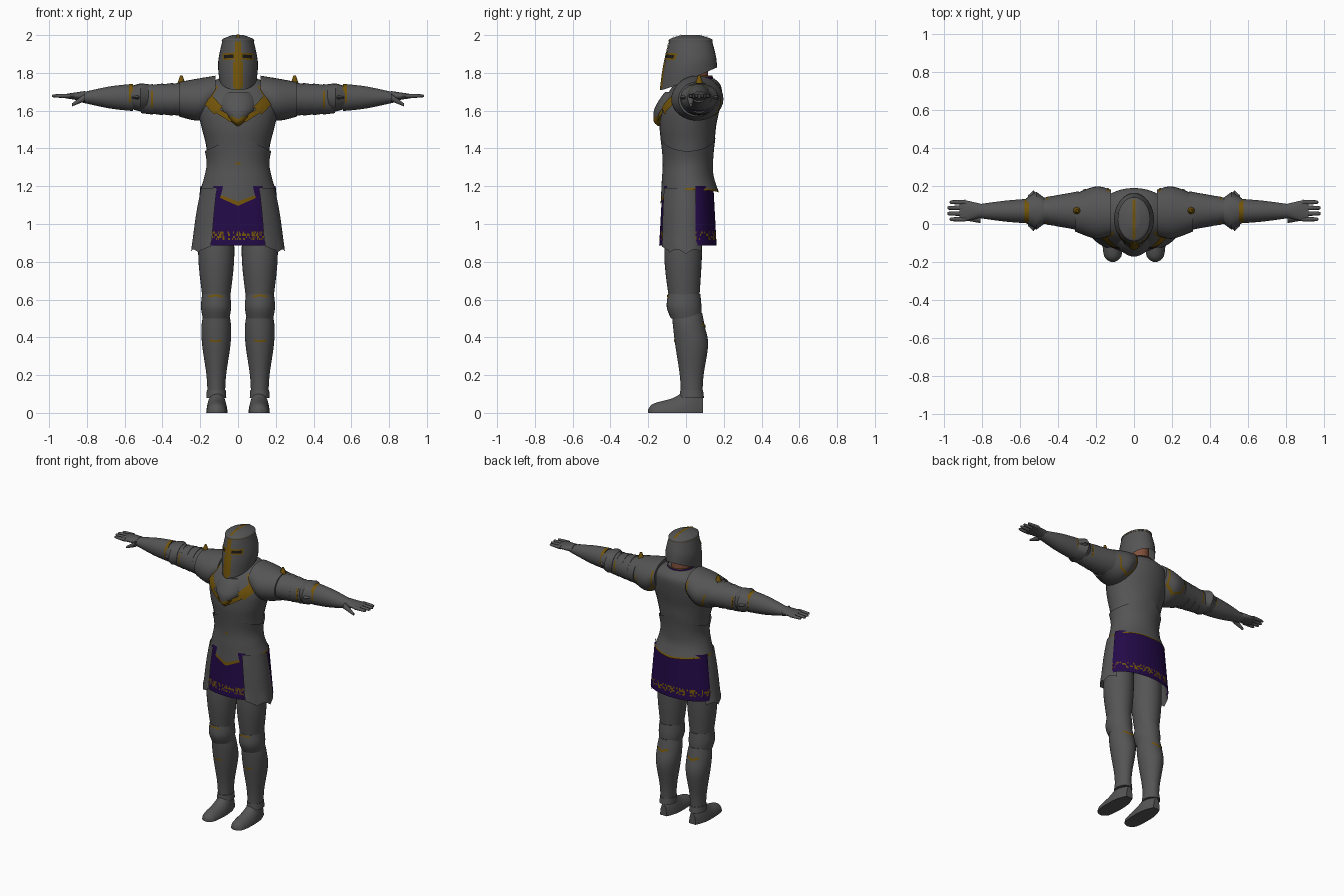
import bpy, bmesh, math, random
from mathutils import Vector
from mathutils.bvhtree import BVHTree

random.seed(4)
cube = bpy.data.objects.get("Cube")
if cube:
    bpy.data.objects.remove(cube)


def material(name, red, green, blue):
    mat = bpy.data.materials.new(name)
    mat.use_nodes = True
    mat.diffuse_color = (red, green, blue, 1)
    mat.node_tree.nodes["Principled BSDF"].inputs["Base Color"].default_value = mat.diffuse_color
    return mat


STEEL = material("steel grey", .09, .09, .09)
GOLD = material("old gold", .17, .09, .003)
PURPLE = material("royal purple", .017, .003, .065)
DARK = material("slit black", .01, .01, .01)
SKIN = material("skin", .22, .08, .045)


def finish(name, bm, mats, mirror):
    bmesh.ops.recalc_face_normals(bm, faces=bm.faces[:])
    mesh = bpy.data.meshes.new(name)
    bm.to_mesh(mesh)
    bm.free()
    for mat in mats:
        mesh.materials.append(mat)
    for polygon in mesh.polygons:
        polygon.use_smooth = True
    mesh.set_sharp_from_angle(angle=math.radians(40))
    ob = bpy.data.objects.new(name, mesh)
    bpy.context.scene.collection.objects.link(ob)
    if mirror:
        ob.modifiers.new("Mirror", 'MIRROR')
    return ob


def smooth_rings(rings, steps):
    """Spline through the rings."""
    fine = []
    for i in range(len(rings) - 1):
        before, start = Vector(rings[max(i - 1, 0)]), Vector(rings[i])
        end, after = Vector(rings[i + 1]), Vector(rings[min(i + 2, len(rings) - 1)])
        for step in range(steps):
            t = step / steps
            fine.append(start + t / 2 * (end - before)
                        + t * t / 2 * (2 * before - 5 * start + 4 * end - after)
                        + t ** 3 / 2 * (3 * start - before - 3 * end + after))
    return fine + [Vector(rings[-1])]


def loft(name, axis, center, rings, mats=(STEEL,), sides=32, steps=5, arc=None, caps=True,
         paint=None, warp=None, mirror=False):
    """Elliptical skin; a ring is (position, half width, half depth, optional depth shift)."""
    bm = bmesh.new()
    along = 'xyz'.index(axis)
    wide, deep = [i for i in range(3) if i != along]
    first, last = arc or (0, 360)
    count = sides + 1 if arc else sides
    fine = smooth_rings([(*ring, 0)[:4] for ring in rings], steps)
    rows = []
    for position, width, depth, shift in fine:
        row = []
        for i in range(count):
            angle = math.radians(first + (last - first) * i / sides)
            p = Vector()
            p[along] = position
            p[wide] = center[0] + width * math.cos(angle)
            p[deep] = center[1] + shift + depth * math.sin(angle)
            if warp:
                warp(p)
            row.append(bm.verts.new(p))
        rows.append(row)
    for r, (low, high) in enumerate(zip(rows, rows[1:])):
        for i in range(sides):
            j = (i + 1) % count
            face = bm.faces.new((low[i], low[j], high[j], high[i]))
            if paint:
                middle = (fine[r][0] + fine[r + 1][0]) / 2
                face.material_index = int(paint(middle, face.calc_center_median()))
    if caps and not arc:
        bm.faces.new(rows[0])
        bm.faces.new(rows[-1])
    return finish(name, bm, mats, mirror)


def ribbon(name, path, half_width, target, mat=GOLD, ray=(0, 1, 0), mirror=False, lift=.004):
    """Thin painted strip cast along a ray onto a target."""
    bpy.context.view_layer.update()
    tree = BVHTree.FromObject(target, bpy.context.evaluated_depsgraph_get())
    bm = bmesh.new()
    aim = Vector(ray)
    corners = [Vector(p) for p in path]
    points = [a.lerp(b, t / 12) for a, b in zip(corners, corners[1:]) for t in range(12)]
    points.append(corners[-1])
    rows = []
    for i, point in enumerate(points):
        run = (points[min(i + 1, len(points) - 1)] - points[max(i - 1, 0)]).normalized()
        row = []
        for s in (-1, -.5, 0, .5, 1):
            u, v = point + Vector((-run.y, run.x)) * half_width * s
            spot = Vector((u, v, 0)) if aim.z else Vector((u, 0, v))
            hit = tree.ray_cast(spot - aim * 3, aim)[0]
            row.append(bm.verts.new(hit - aim * lift) if hit else None)
        rows.append(row)
    for low, high in zip(rows, rows[1:]):
        for i in range(4):
            quad = (low[i], low[i + 1], high[i + 1], high[i])
            if all(quad):
                bm.faces.new(quad)
    return finish(name, bm, (mat,), mirror)


# Helmet: slanted lower rim, domed cap, gold cross and eye slits
def helmet_rim(p):
    low = max(0, min(1, (1.97 - p.z) / .2))
    p.z += low * (.43 * p.y - .012)
    if p.y < 0:
        p.y -= low * .02 * max(0, 1 - abs(p.x) / .08)


helmet = loft("helmet", 'z', (0, .025), [(1.77, .1, .14), (1.86, .105, .133), (1.97, .083, .113)],
              warp=helmet_rim, caps=False)
cap = loft("helmet_cap", 'z', (0, .025), [(1.965, .086, .116), (1.98, .08, .11), (2, .03, .05)],
           (STEEL, GOLD), paint=lambda t, p: t < 1.968)
ribbon("crown_stripe", [(0, 1.965), (0, 1.86)], .015, helmet)
ribbon("nose_stripe", [(0, 1.86), (0, 1.71)], .027, helmet)
ribbon("crest_stripe", [(0, -.08), (0, .13)], .008, cap, ray=(0, 0, -1))
ribbon("brow_bar", [(.01, 1.89), (.08, 1.885)], .018, helmet, mirror=True)
ribbon("eye_slit", [(.024, 1.888), (.075, 1.886)], .009, helmet, DARK, mirror=True, lift=.007)
loft("neck", 'z', (0, .05), [(1.7, .065, .07), (1.87, .06, .065)], (SKIN,))
loft("collar", 'z', (0, .05), [(1.72, .12, .11), (1.765, .09, .095), (1.785, .085, .09)],
     (PURPLE, GOLD), paint=lambda t, p: t > 1.78, caps=False)

# Breastplate and flared waist plate with a pointed gold hem
breast = loft("breastplate", 'z', (0, .01),
              [(1.3, .155, .125), (1.42, .17, .14), (1.52, .195, .15), (1.62, .215, .155, .015),
               (1.7, .2, .14, .04), (1.74, .165, .12, .05), (1.77, .1, .09, .05)])


def waist_edges(p):
    middle = max(0, 1 - abs(p.x) / .19)
    rise = max(0, p.z - 1.3)
    drop = max(0, 1.24 - p.z) * (1.4 if p.y < 0 else .25)
    p.z += (rise * 1.1 - drop) * middle


waist = loft("waist_plate", 'z', (0, .01),
             [(1.18, .2, .155, .01), (1.25, .178, .137), (1.32, .166, .134), (1.38, .176, .147)],
             (STEEL, GOLD), sides=48, caps=False, warp=waist_edges, paint=lambda t, p: t < 1.19)
ribbon("belly_stud", [(-.012, 1.32), (.012, 1.32)], .006, waist)

# Rounded throat plate bordered by a gold chevron
loft("throat_plate", 'z', (0, -.06),
     [(1.54, .03, .05, -.06), (1.6, .095, .1, -.01), (1.66, .105, .1, .02), (1.7, .085, .09, .04)])
ribbon("chevron_arm", [(.03, 1.55), (.11, 1.6)], .014, breast, mirror=True, lift=.014)
ribbon("chevron_wing", [(.105, 1.6), (.16, 1.66)], .03, breast, mirror=True, lift=.009)
ribbon("neckline_trim", [(.15, 1.66), (.11, 1.73)], .005, breast, mirror=True)
loft("chevron_point", 'z', (0, -.12), [(1.52, .01, .03), (1.54, .035, .05), (1.57, .065, .05)], (GOLD,))

# Shoulder plates and overlapping lames along each arm
pauldron = loft("pauldron", 'x', (.06, 1.66),
                [(.12, .12, .09, .035), (.2, .138, .112), (.31, .1, .092)], mirror=True)
ribbon("shoulder_trim", [(.135, 1.74), (.14, 1.62), (.19, 1.575), (.25, 1.6), (.27, 1.68)], .005,
       pauldron, ray=(0, -1, 0), mirror=True)
for i in range(4):
    start, depth, height = .29 + .053 * i, .103 - .01 * i, .09 - .003 * i
    end = start + .065
    loft(f"arm_lame_{i + 1}", 'x', (.07, 1.66),
         [(start, depth, height), (end, depth * .88, height * .9)], (STEEL, GOLD), mirror=True,
         paint=lambda t, p: i % 2 == 0 and t > end - .01)
loft("shoulder_stud", 'z', (.3, .07), [(1.74, .022, .022), (1.785, .007, .007)], (GOLD,), mirror=True)
loft("elbow_cop", 'x', (.07, 1.67), [(.475, .07, .07), (.515, .1, .075), (.57, .065, .06)],
     sides=20, steps=1, mirror=True)
loft("elbow_spike", 'x', (.07, 1.67), [(.5, .075, .03), (.53, .107, .02), (.56, .08, .01)],
     sides=12, steps=1, mirror=True)
loft("vambrace", 'x', (.068, 1.67), [(.555, .065, .072), (.68, .055, .058), (.83, .035, .026)],
     (STEEL, GOLD), steps=8, mirror=True, paint=lambda t, p: t < .58 and p.z > 1.64)

# Gauntlets
loft("hand", 'x', (.07, 1.677), [(.81, .037, .027), (.89, .055, .015), (.92, .055, .01)],
     sides=20, mirror=True)
for i in range(4):
    tip = .99 - .012 * abs(i - 1.5)
    loft(f"finger_{i + 1}", 'x', (.025 + .03 * i, 1.678),
         [(.89, .013, .012), (tip - .01, .01, .009), (tip, .003, .003)],
         sides=10, steps=2, mirror=True)
loft("thumb", 'x', (.025, 1.65), [(.81, .02, .02, .02), (.88, .008, .008, -.02)],
     sides=12, mirror=True)


# Cloth skirt with an embroidered gold border
def embroidery(t, p):
    return .918 < t < .962 and random.random() < .4


for name, y, arc in (("front_cloth", -.02, (-130, -50)), ("back_cloth", .04, (5, 175))):
    loft(name, 'z', (0, y), [(1.2, .2, .105), (.885, .23, .122)], (PURPLE, GOLD),
         sides=60, steps=28, arc=arc, paint=embroidery)


# Hip plates with scalloped lower edges
def scallop(p):
    if p.z < .9:
        p.z += .025 * abs(math.sin(p.y * 32)) + .02 * (p.y < -.09)


loft("hip_plate", 'z', (0, 0), [(1.19, .195, .142), (1.05, .222, .15), (.84, .25, .155)],
     sides=30, arc=(-55, 32), warp=scallop, mirror=True)

# Legs
loft("thigh", 'z', (.115, -.01), [(.6, .072, .08), (.85, .096, .1, -.005), (1.15, .075, .085, .01)],
     mirror=True)
knee = loft("knee_cop", 'z', (.116, -.01),
            [(.5, .07, .08, .01), (.56, .08, .092), (.63, .074, .086)], mirror=True)
greave = loft("greave", 'z', (.115, .03),
              [(.09, .046, .057), (.2, .052, .063), (.36, .075, .087), (.46, .078, .084, -.015),
               (.53, .067, .08, -.025)], mirror=True)
ribbon("knee_trim", [(.08, .615), (.118, .623), (.155, .615)], .005, knee, mirror=True)
ribbon("shin_trim", [(.085, .385), (.118, .378), (.15, .385)], .005, greave, mirror=True)
ribbon("calf_trim", [(.075, .47), (.118, .455), (.16, .47)], .007, greave, ray=(0, -1, 0), mirror=True)


# Shoes with flat soles
def flat_sole(p):
    p.z = max(p.z, 0)


loft("shoe", 'y', (.112, 0), [(-.2, .01, .02), (-.17, .045, .05), (-.07, .056, .078),
                              (.02, .05, .125), (.09, .025, .08)], warp=flat_sole, mirror=True)
loft("ankle_cuff", 'z', (.115, .03), [(.08, .053, .065), (.12, .05, .06)], mirror=True)
